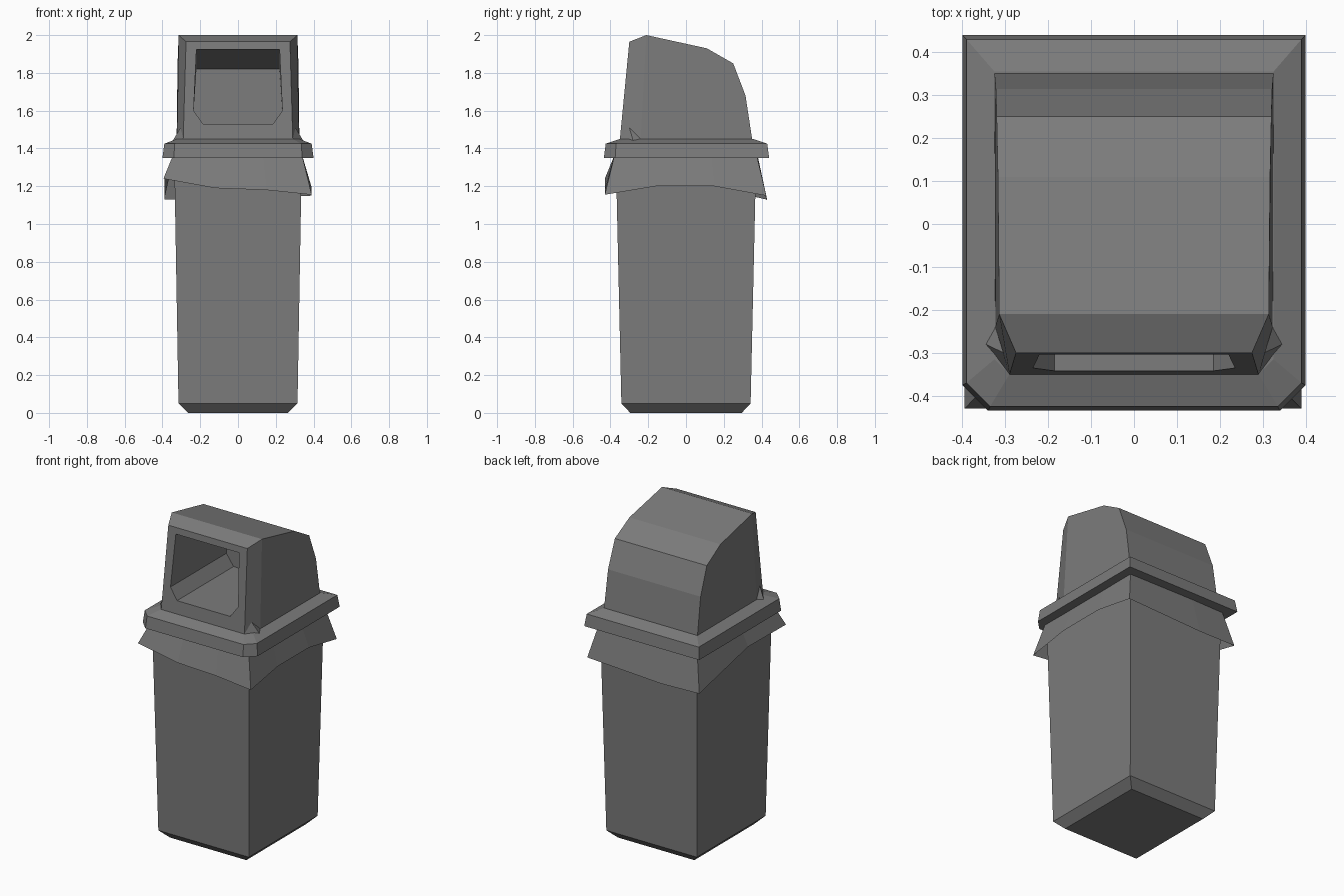
import bpy
import bmesh

cube = bpy.data.objects.get("Cube")
if cube:
    bpy.data.objects.remove(cube, do_unlink=True)

grey = bpy.data.materials.new("bin_grey")
grey.use_nodes = True
COLOUR = (0.2, 0.2, 0.2, 1)
grey.diffuse_color = COLOUR
grey.node_tree.nodes["Principled BSDF"].inputs["Base Color"].default_value = COLOUR


def finish(bm, name, solid=True):
    bmesh.ops.remove_doubles(bm, verts=bm.verts, dist=0.0005)
    if solid:
        bmesh.ops.recalc_face_normals(bm, faces=bm.faces)
    mesh = bpy.data.meshes.new(name)
    bm.to_mesh(mesh)
    bm.free()
    mesh.materials.append(grey)
    obj = bpy.data.objects.new(name, mesh)
    bpy.context.collection.objects.link(obj)
    return obj


def face(bm, points):
    return bm.faces.new([bm.verts.new(p) for p in points])


def loft(bm, rings, caps=True):
    loops = [[bm.verts.new(p) for p in ring] for ring in rings]
    count = len(loops[0])
    for low, high in zip(loops, loops[1:]):
        for i in range(count):
            j = (i + 1) % count
            bm.faces.new((low[i], low[j], high[j], high[i]))
    if caps:
        bm.faces.new(loops[0][::-1])
        bm.faces.new(loops[-1])


def flip(p):
    return (-p[0], p[1], p[2])


def both_sides(bm, points):
    face(bm, points)
    face(bm, [flip(p) for p in reversed(points)])


# Tapered bin body with a narrowed foot
def rectangle(hx, hy, z):
    return [(-hx, -hy, z), (hx, -hy, z), (hx, hy, z), (-hx, hy, z)]


bm = bmesh.new()
loft(bm, [rectangle(0.265, 0.295, 0), rectangle(0.315, 0.342, 0.05),
          rectangle(0.338, 0.372, 1.37)])
finish(bm, "bin_body")

# Loose liner flaring out below the lid, with an uneven hem
hem = [(-0.395, -0.43, 1.24), (-0.12, -0.43, 1.19), (0.15, -0.43, 1.18),
       (0.39, -0.43, 1.155), (0.388, -0.16, 1.2), (0.388, 0.15, 1.2),
       (0.39, 0.425, 1.15), (-0.13, 0.43, 1.125), (-0.39, 0.425, 1.13),
       (-0.39, -0.06, 1.24)]
bm = bmesh.new()
loft(bm, [hem, [(x * 0.87, y * 0.88, 1.365) for x, y, z in hem]], caps=False)
finish(bm, "liner_skirt", solid=False)


# Lid rim with cut front corners
def rim_ring(hx, front, back, cut, z):
    return [(-hx + cut, front, z), (hx - cut, front, z), (hx, front + cut, z),
            (hx, back, z), (-hx, back, z), (-hx, front + cut, z)]


bm = bmesh.new()
loft(bm, [rim_ring(0.40, -0.435, 0.44, 0.06, 1.35),
          rim_ring(0.39, -0.425, 0.43, 0.055, 1.425),
          rim_ring(0.325, -0.35, 0.355, 0.035, 1.45)])
finish(bm, "lid_rim")

# Hood: profile points with half widths, front base to back base
profile = [(0.29, -0.35, 1.45), (0.275, -0.30, 1.965), (0.314, -0.21, 2.0),
           (0.317, 0.11, 1.93), (0.32, 0.25, 1.85), (0.322, 0.315, 1.68),
           (0.325, 0.35, 1.45)]
shoulder = (0.323, -0.24, 1.45)
bm = bmesh.new()
for a, b in zip(profile[1:], profile[2:]):
    face(bm, [a, b, flip(b), flip(a)])
both_sides(bm, [shoulder] + profile[:1:-1])
both_sides(bm, [shoulder, profile[2], profile[1], profile[0]])


# Front panel around the chute opening
def on_front(x, z):
    return (x, -0.35 + 0.05 * (z - 1.45) / 0.515, z)


top, side, low = on_front(0.22, 1.925), on_front(0.235, 1.6), on_front(0.185, 1.53)
base, crown = profile[:2]
face(bm, [crown, flip(crown), flip(top), top])
face(bm, [flip(base), base, low, flip(low)])
both_sides(bm, [base, crown, top, side, low])

# Chute running back into the hood
BACK = 0.22
front_edge = [top, side, low]
back_edge = [(top[0], BACK, 1.82), (side[0], BACK, side[2]), (low[0], BACK, low[2])]
for i in range(2):
    both_sides(bm, [front_edge[i], front_edge[i + 1], back_edge[i + 1], back_edge[i]])
for i in (0, 2):
    face(bm, [front_edge[i], back_edge[i], flip(back_edge[i]), flip(front_edge[i])])
face(bm, back_edge + [flip(p) for p in reversed(back_edge)])
face(bm, [shoulder, profile[0], flip(profile[0]), flip(shoulder),
          flip(profile[-1]), profile[-1]])
finish(bm, "hood")

# Small gussets where the hood corners meet the rim
bm = bmesh.new()
peak, toe = (0.304, -0.30, 1.51), (0.345, -0.28, 1.442)
both_sides(bm, [shoulder, peak, toe])
both_sides(bm, [peak, profile[0], toe])
finish(bm, "corner_gussets")
